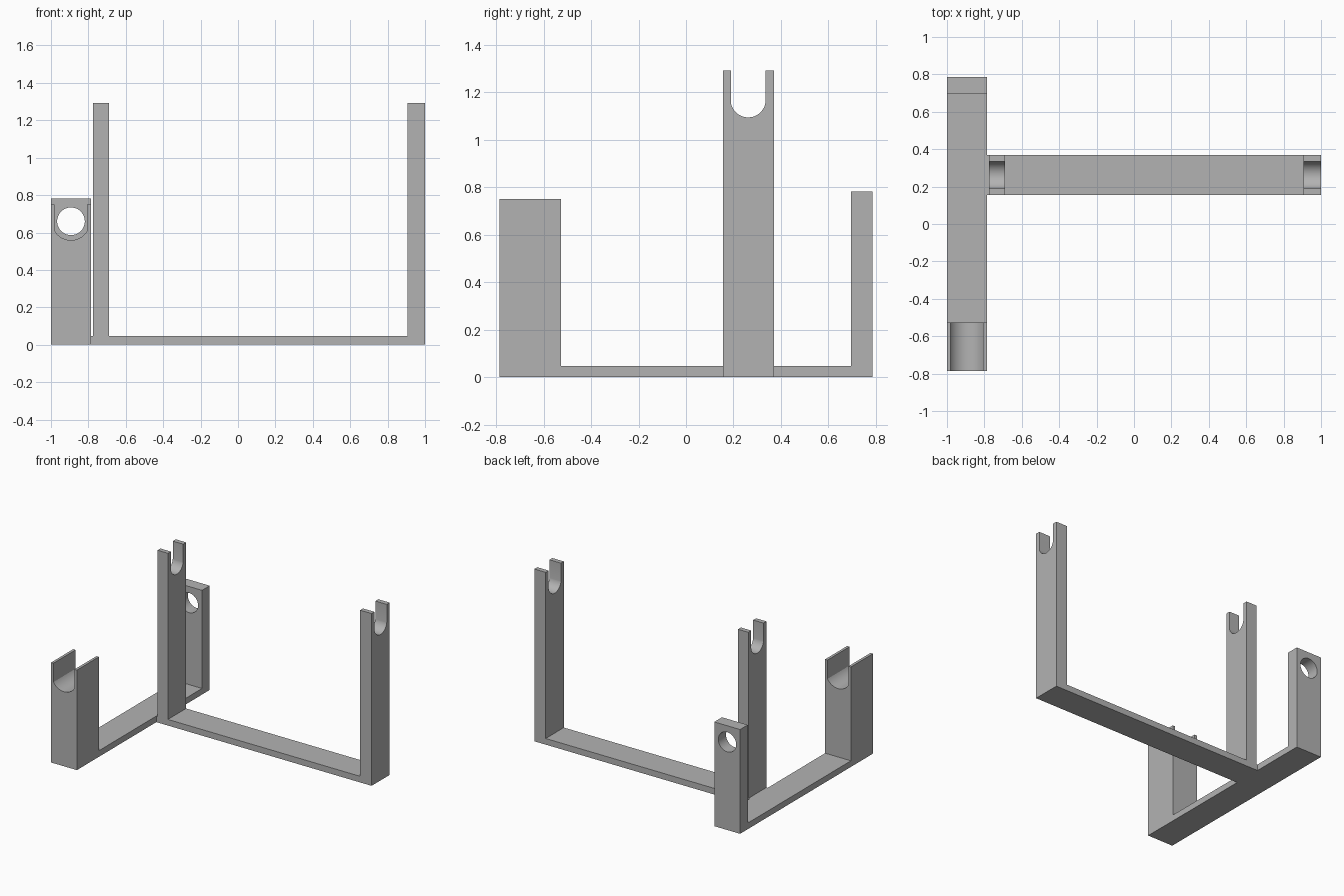
import bpy, bmesh, math
from mathutils import Vector

cube = bpy.data.objects.get("Cube")
if cube:
    bpy.data.objects.remove(cube, do_unlink=True)

GREY = (0.45, 0.45, 0.45, 1)
grey = bpy.data.materials.new("plain grey")
grey.use_nodes = True
grey.diffuse_color = GREY
grey.node_tree.nodes["Principled BSDF"].inputs["Base Color"].default_value = GREY


def extrude(name, profile, axis, start, end):
    """Extrude a (horizontal, z) profile along the x or y axis."""
    def place(h, z):
        return (start, h, z) if axis == "x" else (h, start, z)
    bm = bmesh.new()
    face = bm.faces.new([bm.verts.new(place(h, z)) for h, z in profile])
    out = bmesh.ops.extrude_face_region(bm, geom=[face])
    step = Vector((end - start, 0, 0) if axis == "x" else (0, end - start, 0))
    bmesh.ops.translate(bm, vec=step,
                        verts=[v for v in out["geom"] if isinstance(v, bmesh.types.BMVert)])
    bmesh.ops.recalc_face_normals(bm, faces=bm.faces)
    mesh = bpy.data.meshes.new(name)
    bm.to_mesh(mesh)
    bm.free()
    mesh.materials.append(grey)
    obj = bpy.data.objects.new(name, mesh)
    bpy.context.collection.objects.link(obj)
    return obj


def arc(cx, cz, radius, first, last, steps):
    return [(cx + radius * math.cos(a), cz + radius * math.sin(a))
            for a in (first + (last - first) * i / steps for i in range(steps + 1))]


def slot(cx, cz, radius, half_width, top):
    """Open-topped slot whose floor is an arc."""
    side = math.acos(half_width / radius)
    floor = arc(cx, cz, radius, math.pi + side, 2 * math.pi - side, 32)
    return [(cx - half_width, top)] + floor + [(cx + half_width, top)]


def cut(obj, cutter):
    cutter.hide_render = True
    mod = obj.modifiers.new("cut", "BOOLEAN")
    mod.operation = "DIFFERENCE"
    mod.solver = "EXACT"
    mod.object = cutter
    bpy.ops.object.select_all(action="DESELECT")
    bpy.context.view_layer.objects.active = obj
    obj.select_set(True)
    bpy.ops.object.modifier_apply(modifier=mod.name)
    bpy.data.objects.remove(cutter, do_unlink=True)


BASE = 0.046          # thickness of both floor bars
LEFT, INNER = -1.0, -0.786
FRONT, BACK = -0.787, 0.787
MID = (LEFT + INNER) / 2

# Side frame: floor bar, wide front cradle and rear plate in one outline
side_frame = extrude("side_frame", [
    (FRONT, 0), (BACK, 0), (BACK, 0.782), (0.696, 0.782),
    (0.696, BASE), (-0.526, BASE), (-0.526, 0.75), (FRONT, 0.75)],
    "x", LEFT, INNER)
cut(side_frame, extrude("cradle_cutter", slot(MID, 0.66, 0.101, 0.087, 1), "y", -1, -0.4))
hole = arc(MID, 0.66, 0.074, 0, 2 * math.pi, 48)[:-1]
cut(side_frame, extrude("hole_cutter", hole, "y", 0.6, 1))

# Cross frame: floor bar with two tall forked posts
cross_frame = extrude("cross_frame", [
    (INNER, 0), (1, 0), (1, 1.292), (0.905, 1.292), (0.905, BASE),
    (-0.69, BASE), (-0.69, 1.292), (-0.776, 1.292), (-0.776, BASE), (INNER, BASE)],
    "y", 0.155, 0.37)
cut(cross_frame, extrude("fork_cutter", slot(0.262, 1.169, 0.074, 0.073, 1.5), "x", -1.2, 1.2))

# Smooth the round cuts and keep the edges sharp
for obj in (side_frame, cross_frame):
    bpy.ops.object.select_all(action="DESELECT")
    bpy.context.view_layer.objects.active = obj
    obj.select_set(True)
    bpy.ops.object.shade_smooth_by_angle(angle=math.radians(30))
